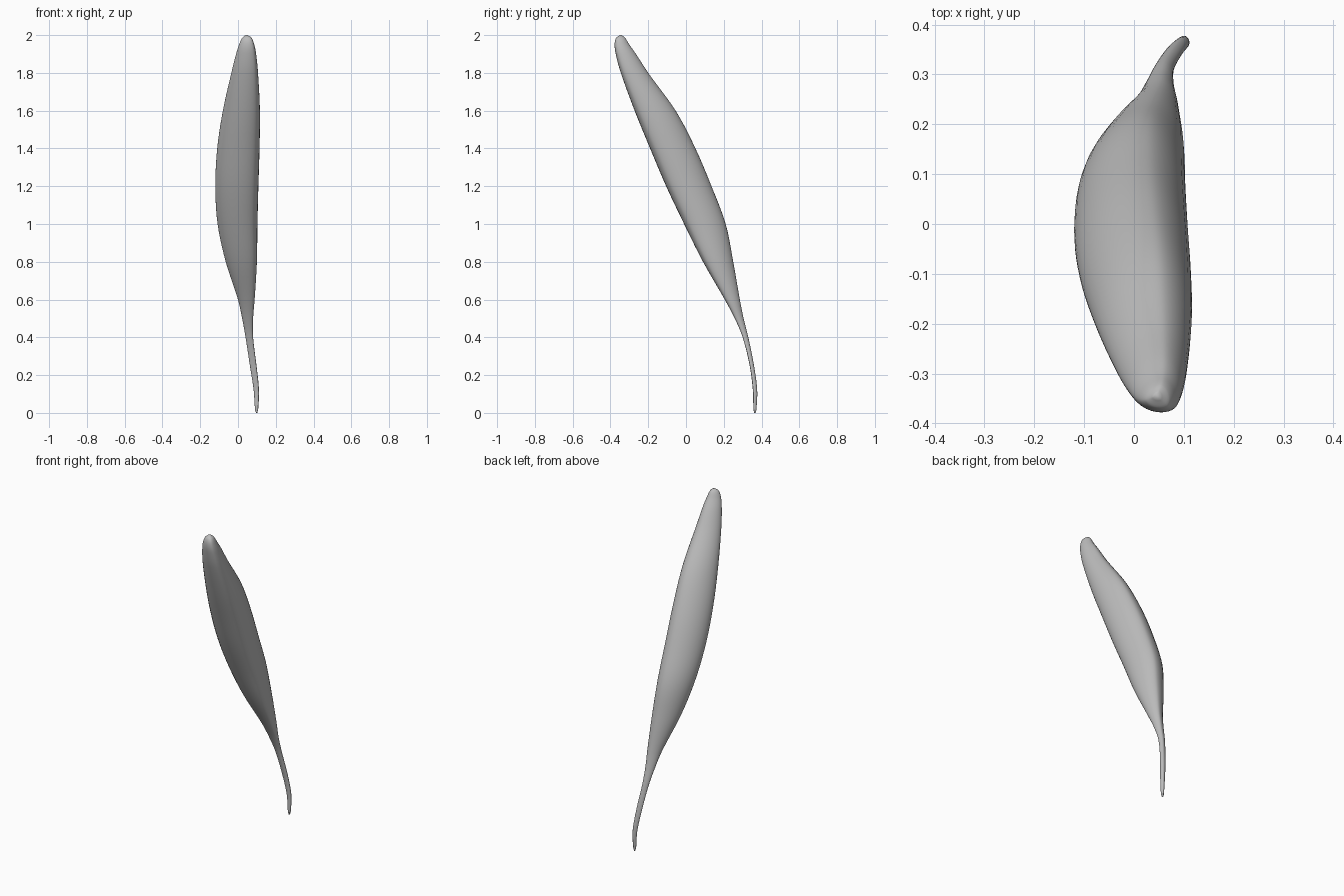
import bpy
import bmesh
from math import cos, sin, radians, tau
from mathutils import Vector

SIDES = 40          # vertices around each cross-section
STEPS = 5           # rings between neighbouring stations

old = bpy.data.objects.get("Cube")
if old:
    bpy.data.objects.remove(old, do_unlink=True)

# Stations from stem end to tip: height, left x, right x, front y, back y
stations = [Vector(s) for s in (
    (0, .095, .102, .361, .369),
    (.02, .09, .107, .357, .373),
    (.12, .083, .111, .354, .377),
    (.25, .063, .098, .337, .36),
    (.4, .04, .08, .3, .33),
    (.5, .022, .08, .258, .305),
    (.6, 0, .088, .205, .285),
    (.8, -.065, .1, .09, .25),
    (1, -.108, .103, -.01, .21),
    (1.2, -.12, .108, -.105, .135),
    (1.4, -.11, .114, -.19, .05),
    (1.6, -.08, .116, -.272, -.055),
    (1.8, -.035, .106, -.345, -.2),
    (1.9, -.01, .096, -.372, -.265),
    (1.95, .006, .086, -.378, -.3),
    (1.985, .022, .072, -.37, -.322),
    (2, .04, .052, -.35, -.339),
)]


def softened_triangle(softness=.075, flat_direction=radians(-105)):
    """Rounded three-sided outline of constant width, fitted to a unit box."""
    points = []
    for i in range(SIDES):
        a = tau * i / SIDES
        reach = 1 + softness * -cos(3 * (a - flat_direction))
        slope = 3 * softness * sin(3 * (a - flat_direction))
        points.append((reach * cos(a) - slope * sin(a),
                       reach * sin(a) + slope * cos(a)))
    fitted = []
    for axis in zip(*points):
        low, high = min(axis), max(axis)
        fitted.append([(value - low) / (high - low) for value in axis])
    return list(zip(*fitted))


def smooth_between(before, start, end, after, t):
    """Smooth curve through the stations, allowing for uneven spacing."""
    gap = end[0] - start[0]
    leave = (end - before) / (end[0] - before[0]) * gap
    arrive = (after - start) / (after[0] - start[0]) * gap
    ease = t * t * (3 - 2 * t)
    return (start * (1 - ease) + end * ease
            + leave * t * (1 - t) ** 2 - arrive * t * t * (1 - t))


# Rings along the whole body
rings = []
last = len(stations) - 1
for i in range(last):
    neighbours = (stations[max(i - 1, 0)], stations[i],
                  stations[i + 1], stations[min(i + 2, last)])
    rings += [smooth_between(*neighbours, s / STEPS) for s in range(STEPS)]
rings.append(stations[last])

# Skin the rings into one closed body
outline = softened_triangle()
bm = bmesh.new()
loops = []
for z, left, right, front, back in rings:
    loops.append([bm.verts.new((left + (right - left) * u,
                                front + (back - front) * v, z))
                  for u, v in outline])
for lower, upper in zip(loops, loops[1:]):
    for i in range(SIDES):
        j = (i + 1) % SIDES
        bm.faces.new((lower[i], lower[j], upper[j], upper[i]))
bm.faces.new(loops[0][::-1])
bm.faces.new(loops[-1])
bmesh.ops.recalc_face_normals(bm, faces=bm.faces[:])

mesh = bpy.data.meshes.new("curved_pod")
bm.to_mesh(mesh)
bm.free()
pod = bpy.data.objects.new("curved_pod", mesh)
bpy.context.collection.objects.link(pod)

# Plain grey surface
grey = bpy.data.materials.new("plain_grey")
grey.use_nodes = True
colour = (.5, .5, .5, 1)
grey.diffuse_color = colour
grey.node_tree.nodes["Principled BSDF"].inputs["Base Color"].default_value = colour
mesh.materials.append(grey)

# Smooth shading all over
for face in mesh.polygons:
    face.use_smooth = True
